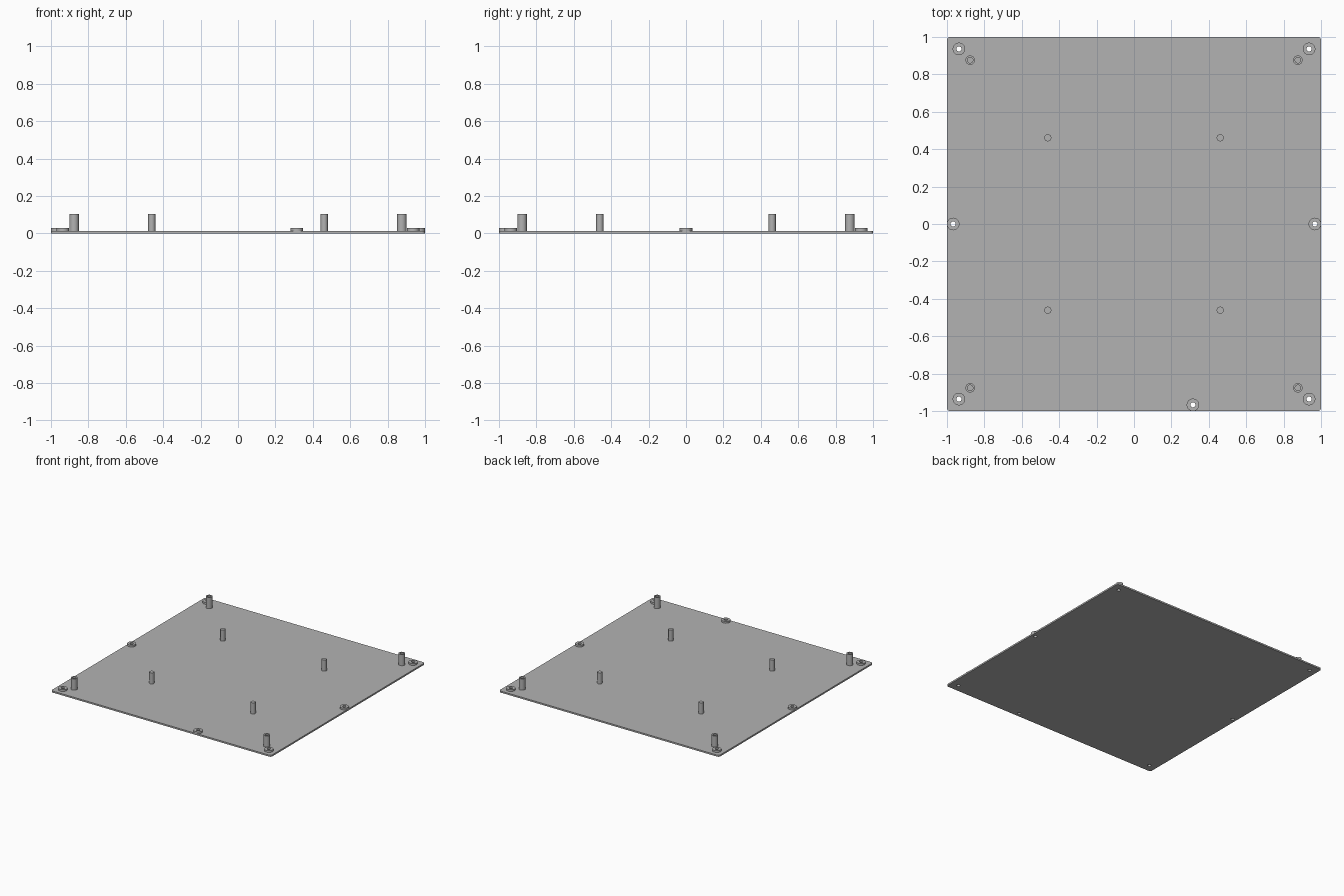
import bpy, bmesh
from math import cos, sin, pi

cube = bpy.data.objects.get("Cube")
if cube:
    bpy.data.objects.remove(cube, do_unlink=True)

grey = bpy.data.materials.new("plain grey")
grey.use_nodes = True
colour = (0.45, 0.45, 0.45, 1)
grey.diffuse_color = colour
grey.node_tree.nodes["Principled BSDF"].inputs["Base Color"].default_value = colour


def circle(x, y, r, n=32):
    return [(x + r * cos(2 * pi * i / n), y + r * sin(2 * pi * i / n)) for i in range(n)]


def rounded_square(half, r, steps=6):
    pts = []
    for k, (sx, sy) in enumerate([(1, 1), (-1, 1), (-1, -1), (1, -1)]):
        for i in range(steps + 1):
            a = (k + i / steps) * pi / 2
            pts.append((sx * (half - r) + r * cos(a), sy * (half - r) + r * sin(a)))
    return pts


def prism(name, loops, z0, z1):
    """Extrude nested outlines; inner loops become holes."""
    curve = bpy.data.curves.new(name, 'CURVE')
    curve.dimensions = '2D'
    curve.fill_mode = 'BOTH'
    curve.extrude = (z1 - z0) / 2
    for loop in loops:
        spline = curve.splines.new('POLY')
        spline.points.add(len(loop) - 1)
        for p, (x, y) in zip(spline.points, loop):
            p.co = (x, y, 0, 1)
        spline.use_cyclic_u = True
    temp = bpy.data.objects.new(name + "_outline", curve)
    bpy.context.collection.objects.link(temp)
    graph = bpy.context.evaluated_depsgraph_get()
    mesh = bpy.data.meshes.new_from_object(temp.evaluated_get(graph))
    bpy.data.objects.remove(temp, do_unlink=True)
    bpy.data.curves.remove(curve)

    # Weld the caps to the walls and lift to height
    bm = bmesh.new()
    bm.from_mesh(mesh)
    bmesh.ops.remove_doubles(bm, verts=bm.verts, dist=1e-5)
    bmesh.ops.recalc_face_normals(bm, faces=bm.faces)
    bmesh.ops.translate(bm, verts=bm.verts, vec=(0, 0, (z0 + z1) / 2))
    bm.to_mesh(mesh)
    bm.free()
    mesh.materials.clear()
    mesh.materials.append(grey)
    mesh.name = name
    obj = bpy.data.objects.new(name, mesh)
    bpy.context.collection.objects.link(obj)
    bpy.ops.object.select_all(action='DESELECT')
    obj.select_set(True)
    bpy.context.view_layer.objects.active = obj
    bpy.ops.object.shade_smooth_by_angle()
    return obj


TOP = 0.013
HOLE = 0.0135
corners = [(sx, sy) for sx in (-1, 1) for sy in (-1, 1)]
corner_screws = [(0.936 * sx, 0.936 * sy) for sx, sy in corners]
edge_screws = [(-0.967, 0), (0.967, 0), (0.315, -0.967)]
screws = corner_screws + edge_screws

# Base plate with through holes
prism("base_plate", [rounded_square(1.0, 0.018)] + [circle(x, y, HOLE) for x, y in screws], 0, TOP)

# Raised rings around the screw holes
for i, (x, y) in enumerate(screws):
    prism(f"screw_boss_{i + 1}", [circle(x, y, 0.0335), circle(x, y, HOLE)], TOP, 0.028)

for i, (sx, sy) in enumerate(corners):
    # Hollow corner standoffs
    x, y = 0.876 * sx, 0.876 * sy
    prism(f"corner_standoff_{i + 1}", [circle(x, y, 0.025), circle(x, y, 0.015)], TOP, 0.105)
    # Solid inner pins
    prism(f"inner_pin_{i + 1}", [circle(0.461 * sx, 0.461 * sy, 0.019)], TOP, 0.105)
